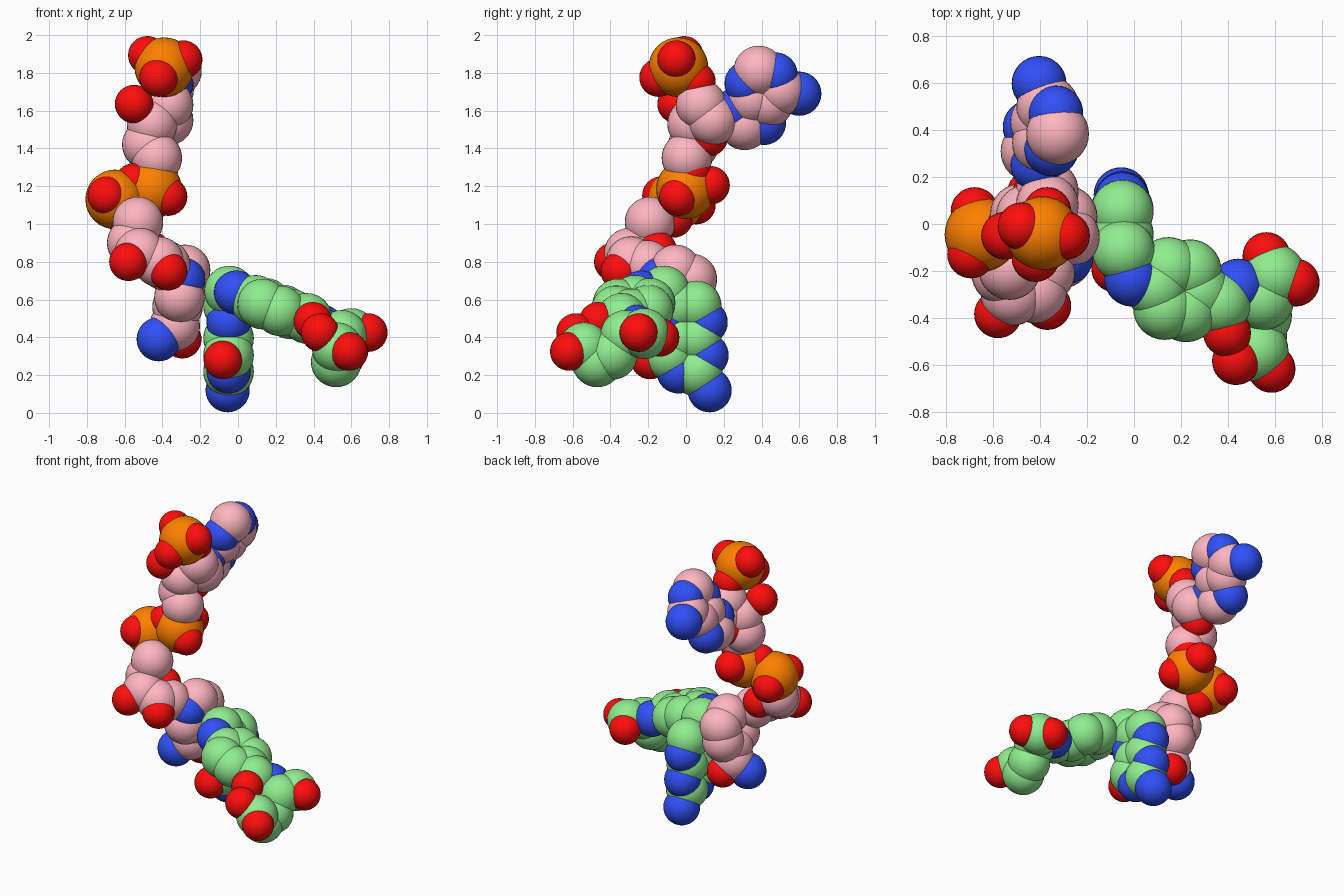
import bpy, bmesh
from math import sin, cos, radians
from mathutils import Vector, Matrix

if "Cube" in bpy.data.objects:
    bpy.data.objects.remove(bpy.data.objects["Cube"])

RADIUS = {"P": .158, "N": .117, "O": .102, "C": .134}
COLOURS = {"pink": (1, .468, .533, 1), "green": (.279, .855, .279, 1),
           "N": (.03, .08, .94, 1), "O": (1, .004, .004, 1), "P": (1, .216, 0, 1)}
MATS = {}
for key, colour in COLOURS.items():
    MATS[key] = bpy.data.materials.new(key)
    MATS[key].diffuse_color = colour


def group(name, carbon, atoms):
    """One object of overlapping atom spheres; atoms are (element, x, y, z)."""
    mesh = bpy.data.meshes.new(name)
    slots = ["C", "N", "O", "P"]
    for s in slots:
        mesh.materials.append(MATS[carbon if s == "C" else s])
    bm = bmesh.new()
    for element, *p in atoms:
        start = len(bm.faces)
        bmesh.ops.create_uvsphere(bm, u_segments=32, v_segments=16, radius=RADIUS[element],
                                  matrix=Matrix.Translation(p))
        bm.faces.ensure_lookup_table()
        for f in bm.faces[start:]:
            f.material_index = slots.index(element)
            f.smooth = True
    bm.to_mesh(mesh)
    bm.free()
    obj = bpy.data.objects.new(name, mesh)
    bpy.context.collection.objects.link(obj)


def ring(elements, centre, u, v, r=.099):
    """Six atoms on a flat hexagon, '-' skips a corner."""
    u, v = Vector(u).normalized(), Vector(v).normalized()
    out = []
    for k, e in enumerate(elements):
        if e != "-":
            a = radians(60 * k)
            out.append((e, *(Vector(centre) + r * (cos(a) * u + sin(a) * v))))
    return out


Y, Z = (0, 1, 0), (0, 0, 1)

# green molecule: double ring head
group("green_double_ring", "green",
      ring("NCCNCC", (-.05, .005, .48), Y, Z)
      + ring("N--CNC", (-.05, .01, .305), Y, Z)
      + [("N", -.055, .125, .12), ("O", -.08, -.19, .28)])

# green molecule: linker and benzene ring
group("green_middle_ring", "green",
      [("C", -.045, -.115, .645), ("N", -.01, -.235, .637)]
      + ring("CCCCCC", (.185, -.28, .56), (.93, -.1, -.36), (.1, .99, .02)))

# green molecule: acid tail
group("green_acid_tail", "green", [
    ("C", .365, -.34, .50), ("O", .397, -.465, .485), ("N", .445, -.265, .455),
    ("C", .55, -.32, .41), ("C", .60, -.22, .42), ("O", .565, -.137, .40),
    ("O", .69, -.25, .425), ("C", .54, -.39, .31), ("C", .52, -.47, .27),
    ("C", .525, -.54, .345), ("O", .587, -.618, .325), ("O", .435, -.585, .425)])

# pink molecule: lower ring with amide
group("pink_lower_ring", "pink",
      ring("CCCCCN", (-.30, -.055, .66), (.2, 0, .98), Y)
      + [("C", -.335, -.045, .46), ("N", -.42, -.085, .39), ("O", -.295, .015, .39)])

# pink molecule: lower sugar
group("pink_lower_sugar", "pink", [
    ("C", -.385, -.205, .78), ("C", -.42, -.29, .80), ("C", -.52, -.30, .845),
    ("C", -.56, -.21, .90), ("O", -.46, -.15, .86), ("O", -.58, -.385, .80),
    ("O", -.37, -.35, .75), ("C", -.53, -.19, 1.01)])

# pink molecule: double phosphate bridge
group("phosphate_bridge", "pink", [
    ("P", -.65, -.045, 1.13), ("O", -.59, -.065, 1.03), ("O", -.695, -.13, 1.15),
    ("O", -.68, .055, 1.10), ("O", -.55, -.03, 1.22), ("P", -.455, 0, 1.185),
    ("O", -.37, -.04, 1.145), ("O", -.44, .13, 1.205), ("O", -.42, .03, 1.28)])

# pink molecule: upper sugar
group("pink_upper_sugar", "pink", [
    ("C", -.43, .005, 1.35), ("C", -.48, .04, 1.42), ("C", -.455, .035, 1.53),
    ("C", -.37, .08, 1.63), ("C", -.37, .14, 1.55), ("O", -.42, .12, 1.46),
    ("O", -.55, -.05, 1.635)])

# pink molecule: end phosphate
group("end_phosphate", "pink", [
    ("P", -.39, -.04, 1.83), ("O", -.48, -.01, 1.893), ("O", -.29, -.05, 1.87),
    ("O", -.42, -.145, 1.775), ("O", -.37, .055, 1.755)])

# pink molecule: upper double ring
group("pink_upper_double_ring", "pink",
      ring("CNCCCN", (-.36, .41, 1.727), (.034, -.025, .083), (.01, .083, .025), .093)
      + [("N", -.405, .60, 1.69), ("N", -.443, .413, 1.535),
         ("C", -.435, .31, 1.525), ("N", -.41, .255, 1.60)])

for m in bpy.data.materials:
    if m.users and not m.is_grease_pencil:
        m.use_nodes = True
        m.node_tree.nodes["Principled BSDF"].inputs["Base Color"].default_value = m.diffuse_color
